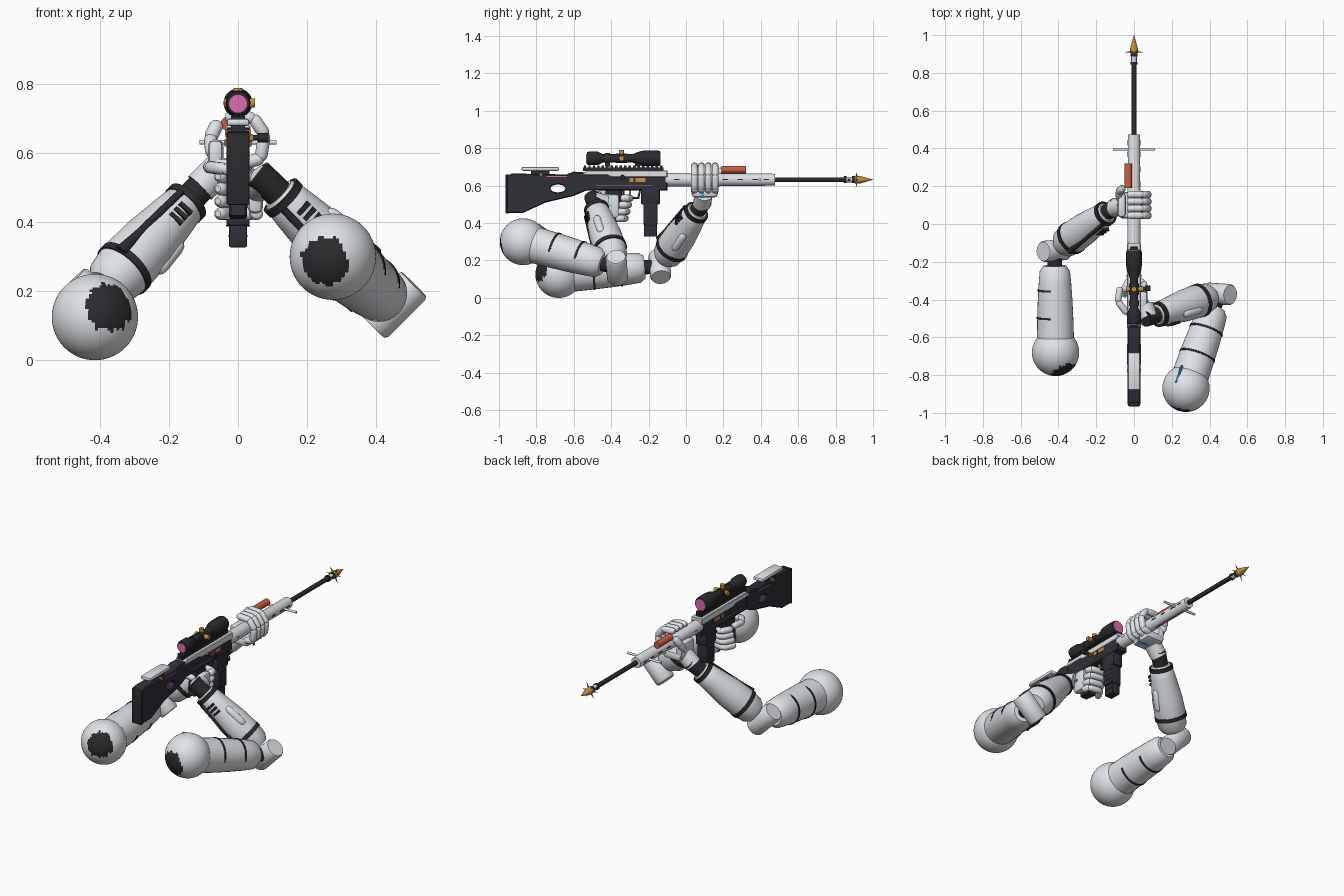
import bpy, bmesh, math, random
from mathutils import Vector, Matrix

random.seed(4)
cube = bpy.data.objects.get("Cube")
if cube:
    bpy.data.objects.remove(cube, do_unlink=True)


def material(name, r, g, b):
    m = bpy.data.materials.new(name)
    m.use_nodes = True
    m.diffuse_color = (r, g, b, 1)
    m.node_tree.nodes["Principled BSDF"].inputs["Base Color"].default_value = (r, g, b, 1)
    return m


LIGHT = material("light grey shell", .78, .81, .84)
DARK = material("dark joint", .024, .024, .028)
GUN = material("dark violet grey", .03, .029, .04)
PINK = material("pink", .74, .15, .42)
GOLD = material("gold", .56, .29, .05)
RED = material("orange red", .62, .11, .055)
BLUE = material("blue", .05, .4, .68)


def finish(name, bm, mats, matrix=None):
    me = bpy.data.meshes.new(name)
    if matrix:
        bm.transform(matrix)
    bmesh.ops.recalc_face_normals(bm, faces=bm.faces)
    bm.to_mesh(me)
    bm.free()
    for m in mats if isinstance(mats, list) else [mats]:
        me.materials.append(m)
    me.shade_smooth()
    me.set_sharp_from_angle(angle=math.radians(35))
    ob = bpy.data.objects.new(name, me)
    bpy.context.collection.objects.link(ob)
    return ob


def frame(a, b, ref=(0, -1, 0)):
    """Matrix whose z runs from a to b and whose x leans towards ref."""
    a, z = Vector(a), (Vector(b) - Vector(a)).normalized()
    x = Vector(ref) - z * z.dot(Vector(ref))
    x = (x if x.length > .01 else z.orthogonal()).normalized()
    m = Matrix((x, z.cross(x), z)).transposed().to_4x4()
    m.translation = a
    return m


def lathe(name, a, b, profile, mat, seg=24, gap=None):
    """Solid of revolution from a to b; profile is (fraction, radius). Open towards gap."""
    length = (Vector(b) - Vector(a)).length
    bm = bmesh.new()
    rings = [[bm.verts.new((r * math.cos(2 * math.pi * (i + .5) / seg),
                            r * math.sin(2 * math.pi * (i + .5) / seg), t * length))
              for i in range(seg)] for t, r in profile]
    cut = range(seg // 6, seg - seg // 6) if gap else range(seg)
    for p, q in zip(rings, rings[1:]):
        for i in cut:
            j = (i + 1) % seg
            bm.faces.new((p[i], p[j], q[j], q[i]))
    for ring in (rings[0], rings[-1]):
        bm.faces.new([ring[i] for i in cut])
    return finish(name, bm, mat, frame(a, b, gap or (0, -1, 0)))


def rod(name, a, b, r, mat, seg=24, gap=None):
    return lathe(name, a, b, [(0, r), (1, r)], mat, seg, gap)


def capsule(name, a, b, r, mat):
    prof = [(0, r * .5), (.08, r * .85), (.2, r), (.8, r), (.92, r * .85), (1, r * .5)]
    return lathe(name, a, b, prof, mat, 14)


def box(name, loc, size, mat, bevel=0.0, matrix=None):
    bm = bmesh.new()
    bmesh.ops.create_cube(bm, size=1)
    bm.transform(Matrix.Translation(loc) @ Matrix.Diagonal((*size, 1)))
    if bevel:
        bmesh.ops.bevel(bm, geom=bm.edges[:], offset=bevel, segments=2, affect='EDGES', profile=.5)
    return finish(name, bm, mat, matrix)


def slab(name, loops, half, mat, bevel=.005):
    """Outline in (y, z), with optional hole loops, extruded along x."""
    cu = bpy.data.curves.new(name, 'CURVE')
    cu.dimensions, cu.fill_mode = '2D', 'BOTH'
    cu.extrude, cu.bevel_depth, cu.offset = half - bevel, bevel, -bevel
    cu.bevel_resolution = 0
    for loop in loops:
        sp = cu.splines.new('POLY')
        sp.points.add(len(loop) - 1)
        for p, (y, z) in zip(sp.points, loop):
            p.co = (y, z, 0, 1)
        sp.use_cyclic_u = True
    tmp = bpy.data.objects.new(name, cu)
    me = bpy.data.meshes.new_from_object(tmp)
    bm = bmesh.new()
    bm.from_mesh(me)
    bpy.data.objects.remove(tmp)
    bpy.data.meshes.remove(me)
    bmesh.ops.remove_doubles(bm, verts=bm.verts, dist=.0002)
    return finish(name, bm, mat, Matrix(((0, 0, 1, 0), (1, 0, 0, 0), (0, 1, 0, 0), (0, 0, 0, 1))))


# Stock and receiver
hole = [(-.685 + .04 * math.cos(k * math.pi / 8), .585 + .021 * math.sin(k * math.pi / 8)) for k in range(16)]
slab("stock", [[(-.96, .455), (-.87, .455), (-.75, .51), (-.6, .545), (-.53, .575), (-.53, .67),
                (-.6, .675), (-.64, .66), (-.93, .665), (-.96, .65)], hole], .034, GUN)
box("butt_pad", (0, -.955, .555), (.066, .02, .21), DARK, .006)
box("cheek_rest", (0, -.78, .69), (.066, .2, .022), LIGHT, .009)
box("cheek_rest_mount", (0, -.78, .672), (.04, .1, .02), GUN)
box("cheek_rest_pin", (0, -.775, .66), (.075, .018, .014), GOLD)
slab("receiver", [[(-.56, .575), (-.1, .575), (-.1, .665), (-.56, .665)]], .033, GUN)
slab("receiver_cover", [[(-.56, .655), (-.53, .682), (-.1, .682), (-.1, .645), (-.4, .645), (-.42, .655)]],
     .036, LIGHT, .004)
box("scope_rail", (0, -.335, .688), (.036, .43, .018), DARK)
for i in range(18):
    box("rail_tooth", (0, -.54 + i * .024, .702), (.04, .013, .012), DARK)
for s in (-1, 1):
    box("side_plate", (s * .034, -.26, .63), (.006, .085, .02), GOLD)
    box("side_slot", (s * .036, -.275, .63), (.005, .012, .02), DARK)
    box("pink_line", (s * .033, -.33, .603), (.004, .3, .0025), PINK)
    box("stock_line", (s * .034, -.69, .648), (.004, .11, .005), PINK)
rod("bolt_handle", (.03, -.34, .645), (.07, -.34, .645), .008, DARK, 12)
rod("bolt_knob", (.058, -.34, .645), (.088, -.34, .645), .014, DARK, 12)
rod("bolt_collar", (.03, -.34, .645), (.044, -.34, .645), .011, GOLD, 12)

# Grip, trigger and magazine
slab("pistol_grip", [[(-.43, .58), (-.34, .58), (-.36, .41), (-.44, .42)]], .026, GUN)
slab("trigger_guard", [[(-.34, .58), (-.34, .53), (-.25, .53), (-.24, .58)],
                       [(-.33, .575), (-.33, .54), (-.26, .54), (-.25, .575)]], .01, GUN, .001)
box("trigger", (0, -.3, .56), (.01, .012, .035), GOLD)
box("magazine_well", (0, -.19, .54), (.068, .1, .08), GUN, .006)
box("magazine", (0, -.19, .45), (.066, .075, .12), GUN, .005)
box("magazine_base", (0, -.19, .36), (.052, .07, .065), GUN, .005)
for i in range(5):
    box("magazine_rib", (0, -.19, .36 + i * .03), (.055 if i < 1 else .069, .06, .005), DARK)

# Scope
lathe("scope_body", (0, -.53, .746), (0, -.14, .746),
      [(0, .033), (.03, .036), (.15, .036), (.22, .022), (.62, .022), (.74, .039), (.8, .042),
       (.97, .042), (1, .039)], DARK, 28)
rod("eyepiece_lens", (0, -.534, .744), (0, -.52, .744), .026, PINK)
rod("front_lens", (0, -.15, .746), (0, -.136, .746), .034, PINK)
for y in (-.42, -.26):
    rod("scope_ring", (0, y - .014, .746), (0, y + .014, .746), .028, GUN)
    box("scope_mount", (0, y, .717), (.03, .028, .03), GUN, .003)
rod("scope_collar", (0, -.375, .746), (0, -.315, .746), .026, DARK)
rod("top_turret", (0, -.345, .75), (0, -.345, .79), .014, GOLD, 16)
for s, reach in ((1, .05), (-1, .04)):
    rod("side_turret", (0, -.345, .746), (s * reach, -.345, .746), .014, GOLD, 16)

# Handguard, barrel and pointed muzzle
lathe("handguard", (0, -.11, .632), (0, .475, .632),
      [(0, .036), (.5, .036), (.52, .033), (.97, .033), (1, .031)], LIGHT, 16)
for s in (-1, 1):
    for y in (-.05, .21, .29, .37, .43):
        box("handguard_slot", (s * .033, y, .632), (.005, .03, .005), DARK)
box("handguard_stripe", (0, .2, .6), (.007, .45, .006), PINK)
rod("cross_bar", (-.112, .395, .632), (.112, .395, .632), .007, LIGHT, 12)
rod("red_canister", (-.03, .19, .686), (-.03, .32, .686), .02, RED)
rod("barrel", (0, .46, .632), (0, .87, .632), .013, DARK)
for y in (.845, .888):
    rod("muzzle_collar", (0, y, .632), (0, y + .012, .632), .019, DARK, 16)
rod("muzzle_sleeve", (0, .853, .632), (0, .89, .632), .015, LIGHT, 16)
for s in (-1, 1):
    box("muzzle_port", (s * .014, .872, .632), (.006, .016, .012), DARK)
lathe("muzzle_point", (0, .895, .632), (0, 1, .632), [(0, .012), (.12, .022), (.35, .02), (1, .0005)], GOLD, 12)
for k in range(6):
    c, s = math.cos(k * math.pi / 3), math.sin(k * math.pi / 3)
    lathe("muzzle_spike", (0, .915, .632), (c * .05, .908, .632 + s * .05), [(0, .008), (1, .0005)], GOLD, 6)


def shoulder(name, loc, patch):
    """Rounded cap with a ragged worn patch facing the given direction."""
    bm = bmesh.new()
    bmesh.ops.create_uvsphere(bm, u_segments=80, v_segments=50, radius=.125)
    patch = Vector(patch).normalized()
    for f in bm.faces:
        c = f.calc_center_median().normalized()
        ragged = .025 * math.sin(c.x * 21 + c.z * 9) + random.uniform(-.02, .02)
        f.material_index = int(c.dot(patch) > .825 + ragged)
    finish(name, bm, [LIGHT, DARK], Matrix.Translation(loc))


def arm(side, sh, el, wr, patch, gap):
    """Shoulder, upper arm, hinge, forearm and wrist between three points."""
    sh, el, wr = Vector(sh), Vector(el), Vector(wr)
    shoulder(side + "_shoulder", sh, patch)
    lathe(side + "_upper_arm", sh, el, [(.1, .098), (.3, .096), (.5, .092), (.68, .086), (.8, .08), (.85, .06)], LIGHT, 32)
    rod(side + "_upper_joint", sh.lerp(el, .8), el, .038, DARK)
    for t, r in ((.33, .0985), (.6, .092)):
        rod(side + "_upper_band", sh.lerp(el, t), sh.lerp(el, t + .02), r, DARK, 36, gap)
    axis = (el - sh).cross(wr - el).normalized()
    lathe(side + "_elbow", el - axis * .085, el + axis * .085, [(0, .05), (.06, .056), (.94, .056), (1, .05)], LIGHT, 32)
    lathe(side + "_forearm", el, wr, [(.12, .06), (.17, .078), (.3, .088), (.5, .085), (.75, .07), (.87, .062), (.9, .05)], LIGHT, 32)
    for t, r in ((.27, .0905), (.84, .067)):
        rod(side + "_forearm_band", el.lerp(wr, t), el.lerp(wr, t + .045), r, DARK, 32)
    rod(side + "_wrist_joint", el.lerp(wr, .85), wr.lerp(el, -.06), .043, DARK)
    # Raised pad, vent slots and strap on the forearm
    length = (wr - el).length
    m = frame(el, wr, (1, 0, -.3))
    capsule(side + "_forearm_pad", m @ Vector((.077, 0, length * .4)), m @ Vector((.068, 0, length * .65)), .022, LIGHT)
    m = frame(el, wr, (0, -1, .1))
    for k in range(3):
        box(side + "_vent_slot", (.067, .015, length * (.68 + k * .045)), (.02, .045, .013), DARK, 0, m)
    lathe(side + "_strap", m @ Vector((.076, -.035, length * .28)), m @ Vector((.06, -.028, length * .84)),
          [(0, .02), (.3, .014), (1, .011)], DARK, 12)


arm("left", (.275, -.87, .3), (.45, -.37, .16), (.08, -.495, .52), (-.2, -.97, -.12), (.5, 0, -.85))
arm("right", (-.415, -.68, .125), (-.42, -.14, .17), (-.11, .085, .5), (.38, -.87, .27), (.65, 0, .75))
stripe = [(.222, -.84, .407), (.24, -.79, .39), (.254, -.75, .362)]
for a, b in zip(stripe, stripe[1:]):
    rod("shoulder_stripe", a, b, .007, BLUE, 8)


def finger(name, pts, r):
    for a, b in zip(pts, pts[1:]):
        a, b = Vector(a), Vector(b)
        d = (b - a).normalized() * r * .35
        capsule(name, a - d, b + d, r, LIGHT)


# Hand around the handguard
box("right_palm", (-.02, .1, .562), (.12, .14, .05), LIGHT, .018)
box("right_palm_side", (-.065, .1, .595), (.045, .13, .09), LIGHT, .018)
box("right_palm_badge", (.042, .09, .55), (.006, .014, .034), BLUE)
box("right_palm_stripe", (0, .09, .537), (.05, .012, .006), BLUE)
rod("right_hand_cuff", (-.11, .085, .5), (-.055, .095, .555), .048, LIGHT)
for i in range(4):
    y = .045 + i * .037
    finger("right_finger", [(.02, y, .572), (.066, y, .585), (.077, y, .655), (.045, y, .702), (-.03, y, .706)], .0185)
finger("right_thumb", [(-.075, .13, .6), (-.08, .17, .645), (-.06, .19, .685)], .02)

# Hand around the pistol grip
box("left_palm", (.05, -.4, .49), (.045, .09, .13), LIGHT, .018)
rod("left_hand_cuff", (.08, -.495, .52), (.058, -.43, .505), .046, LIGHT)
for i in range(4):
    z, y = .425 + i * .036, -.335 + i * .009
    finger("left_finger", [(.055, y - .035, z), (.05, y, z), (-.025, y + .012, z), (-.055, y - .045, z)], .0185)
finger("left_thumb", [(.03, -.46, .54), (-.04, -.47, .555), (-.085, -.41, .56), (-.075, -.34, .56)], .018)
box("left_hand_badge", (.075, -.42, .495), (.006, .035, .011), BLUE)
